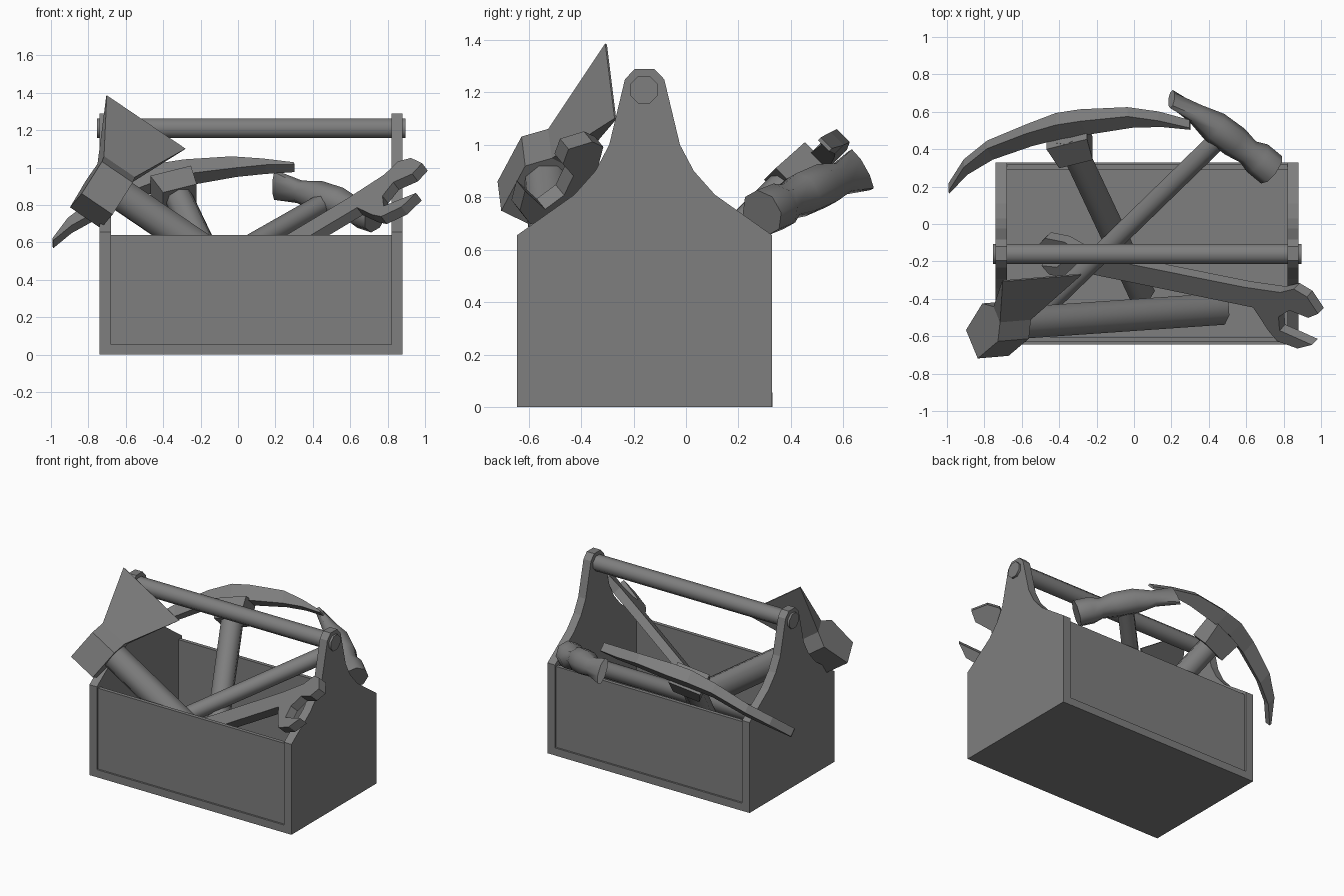
import bpy
import bmesh
import math
from mathutils import Vector as V

if "Cube" in bpy.data.objects:
    bpy.data.objects.remove(bpy.data.objects["Cube"], do_unlink=True)

grey = bpy.data.materials.new("plain_grey")
grey.use_nodes = True
grey.diffuse_color = (0.21, 0.21, 0.21, 1)
grey.node_tree.nodes["Principled BSDF"].inputs["Base Color"].default_value = grey.diffuse_color


def finish(bm, name, smooth=False):
    bmesh.ops.recalc_face_normals(bm, faces=bm.faces)
    mesh = bpy.data.meshes.new(name)
    bm.to_mesh(mesh)
    bm.free()
    mesh.materials.append(grey)
    obj = bpy.data.objects.new(name, mesh)
    bpy.context.collection.objects.link(obj)
    if smooth:
        bpy.ops.object.select_all(action='DESELECT')
        obj.select_set(True)
        bpy.context.view_layer.objects.active = obj
        bpy.ops.object.shade_smooth_by_angle(angle=math.radians(50))
    return obj


def loft(name, stations, u, w, sides=4, smooth=False):
    """Skin sections (centre, half size along u, half size along w)."""
    bm = bmesh.new()
    rings = []
    k = 1 / math.cos(math.pi / sides)
    for centre, hu, hw in stations:
        ring = []
        for i in range(sides):
            t = 2 * math.pi * (i + 0.5) / sides
            ring.append(bm.verts.new(V(centre) + u * hu * k * math.cos(t) + w * hw * k * math.sin(t)))
        rings.append(ring)
    for r0, r1 in zip(rings, rings[1:]):
        for i in range(sides):
            j = (i + 1) % sides
            bm.faces.new((r0[i], r0[j], r1[j], r1[i]))
    bm.faces.new(rings[0])
    bm.faces.new(rings[-1])
    return finish(bm, name, smooth)


def rod(name, start, end, radius, sides=8):
    axis = (V(end) - V(start)).normalized()
    u = axis.cross(V((0, 0, 1))).normalized()
    return loft(name, [(start, radius, radius), (end, radius, radius)],
                u, axis.cross(u), sides, True)


def prism(name, outline, origin, ax, ay, depth):
    """Extrude a flat outline lying in the ax, ay plane."""
    bm = bmesh.new()
    face = bm.faces.new([bm.verts.new(V(origin) + ax * a + ay * b) for a, b in outline])
    new = bmesh.ops.extrude_face_region(bm, geom=[face])["geom"]
    bmesh.ops.translate(bm, vec=depth, verts=[g for g in new if isinstance(g, bmesh.types.BMVert)])
    return finish(bm, name)


def box(name, x0, x1, y0, y1, z0, z1):
    return prism(name, [(x0, y0), (x1, y0), (x1, y1), (x0, y1)], (0, 0, z0),
                 X, Y, Z * (z1 - z0))


X, Y, Z = V((1, 0, 0)), V((0, 1, 0)), V((0, 0, 1))

# Crate: floor, recessed long panels, shaped ends and carrying rod
box("crate_floor", -0.68, 0.82, -0.645, 0.33, 0, 0.055)
box("front_panel", -0.69, 0.83, -0.632, -0.605, 0.04, 0.64)
box("back_panel", -0.69, 0.83, 0.29, 0.317, 0.04, 0.64)
mid = -0.158
half = [(0.487, 0), (0.487, 0.655), (0.268, 0.81), (0.188, 0.9), (0.135, 1.0),
        (0.075, 1.25), (0.037, 1.29)]
end_outline = half + [(-y, z) for y, z in reversed(half)]
for name, x in (("right_end", -0.74), ("left_end", 0.82)):
    prism(name, end_outline, (x, mid, 0), Y, Z, X * 0.06)
rod("carrying_rod", (-0.755, -0.16, 1.21), (0.895, -0.16, 1.21), 0.053)

# Axe: round handle and a head flaring to a wide thin edge
eye = V((-0.70, -0.535, 0.905))
along = V((0.826, 0.07, -0.56)).normalized()
out = V((0.385, 0.525, 0.76))
out = (out - along * out.dot(along)).normalized()
loft("axe_head", [(eye + out * d, hl, ht) for d, hl, ht in
                  ((-0.19, 0.1, 0.09), (0.03, 0.1, 0.12), (0.11, 0.1, 0.05), (0.467, 0.255, 0.004))],
     along, along.cross(out))
rod("axe_handle", eye, (0.46, -0.455, 0.12), 0.085)

# Pickaxe: curved tapering head, square collar and handle
down = V((0.33, -0.66, -0.67)).normalized()
thick = V((0, -0.71, 0.7)).normalized()
thick = (thick - down * thick.dot(down)).normalized()
loft("pick_head", [
    ((-0.99, 0.19, 0.595), 0.008, 0.03), ((-0.9, 0.305, 0.69), 0.03, 0.03),
    ((-0.77, 0.395, 0.775), 0.045, 0.03), ((-0.56, 0.475, 0.895), 0.05, 0.035),
    ((-0.4, 0.525, 0.955), 0.055, 0.045), ((-0.27, 0.545, 0.975), 0.055, 0.045),
    ((-0.02, 0.57, 1.005), 0.045, 0.035), ((0.14, 0.56, 1.007), 0.025, 0.035),
    ((0.3, 0.53, 1.002), 0.008, 0.03)], -down, thick)
collar = V((-0.36, 0.48, 0.93))
loft("pick_collar", [(collar, 0.115, 0.075), (collar + down * 0.15, 0.095, 0.085)],
     thick.cross(down), thick)
rod("pick_handle", collar, (0.04, -0.37, 0.09), 0.07)

# Hammer: slim handle, flat cross peen and round striking face
shaft = V((0.66, 0.66, 0.37)).normalized()
peen = V((0, 0.49, -0.87)).normalized()
loft("hammer_head", [
    ((0.20, 0.668, 0.905), 0.025, 0.085), ((0.33, 0.59, 0.87), 0.05, 0.06),
    ((0.43, 0.52, 0.845), 0.08, 0.08), ((0.54, 0.44, 0.81), 0.08, 0.08),
    ((0.61, 0.385, 0.782), 0.065, 0.065), ((0.66, 0.352, 0.765), 0.085, 0.085),
    ((0.735, 0.29, 0.74), 0.085, 0.085)], shaft, peen, 8, True)
rod("hammer_handle", (0.48, 0.48, 0.82), (-0.56, -0.53, 0.23), 0.052)

# Wrench: flat bar with an angled open jaw at each end
bar = V((0.845, -0.17, 0.507)).normalized()
side = V((-0.15, 0.82, 0.55))
side = (side - bar * side.dot(bar)).normalized()
face = bar.cross(side)
wrench = [(-0.2, -0.005), (-0.13, -0.14), (-0.085, -0.2), (0.04, -0.222), (0.14, -0.178),
          (0.02, -0.145), (-0.055, -0.125), (-0.045, -0.035), (0.035, 0.025), (0.15, 0.0),
          (0.22, 0.04), (0.168, 0.14), (0.092, 0.175), (0, 0.134), (-0.23, 0.12),
          (-1.22, 0.12), (-1.36, 0.18), (-1.48, 0.18), (-1.53, 0.13), (-1.43, 0.1),
          (-1.4, 0.04), (-1.44, 0.0), (-1.54, -0.01), (-1.5, -0.06), (-1.36, -0.06),
          (-1.22, 0.0)]
prism("wrench", wrench, V((0.82, -0.46, 0.87)) - face * 0.03, bar, side, face * 0.06)
